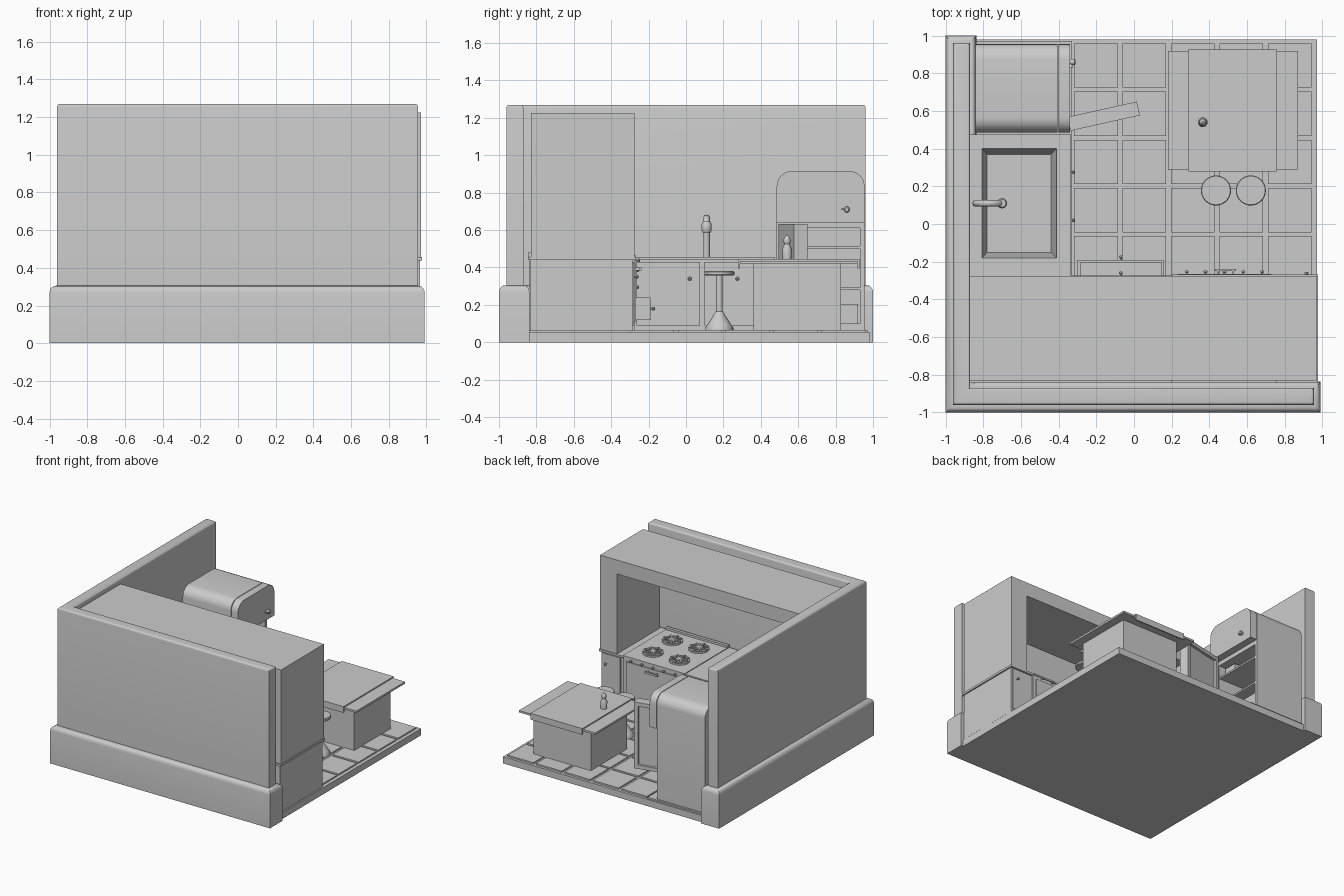
import bpy, bmesh, math
from mathutils import Matrix

if "Cube" in bpy.data.objects:
    bpy.data.objects.remove(bpy.data.objects["Cube"])

mat = bpy.data.materials.new("plain grey")
mat.diffuse_color = (0.6, 0.6, 0.6, 1)
mat.use_nodes = True
mat.node_tree.nodes["Principled BSDF"].inputs["Base Color"].default_value = mat.diffuse_color


def finish(bm, name, smooth=False):
    bmesh.ops.recalc_face_normals(bm, faces=bm.faces)
    me = bpy.data.meshes.new(name)
    bm.to_mesh(me)
    bm.free()
    ob = bpy.data.objects.new(name, me)
    bpy.context.collection.objects.link(ob)
    me.materials.append(mat)
    if smooth:
        bpy.context.view_layer.objects.active = ob
        ob.select_set(True)
        bpy.ops.object.shade_smooth_by_angle(angle=math.radians(35))
        ob.select_set(False)
    return ob


def box(name, x0, x1, y0, y1, z0, z1):
    bm = bmesh.new()
    bmesh.ops.create_cube(bm, size=1)
    for v in bm.verts:
        v.co = ((x0 + x1) / 2 + v.co.x * (x1 - x0), (y0 + y1) / 2 + v.co.y * (y1 - y0),
                (z0 + z1) / 2 + v.co.z * (z1 - z0))
    return finish(bm, name)


def prism(name, pts, vec, bevel_top=0):
    bm = bmesh.new()
    f = bm.faces.new([bm.verts.new(p) for p in pts])
    r = bmesh.ops.extrude_face_region(bm, geom=[f])
    bmesh.ops.translate(bm, vec=vec, verts=[g for g in r["geom"] if isinstance(g, bmesh.types.BMVert)])
    if bevel_top:
        top = max(v.co.z for v in bm.verts) - 1e-4
        es = [e for e in bm.edges if all(v.co.z > top for v in e.verts)]
        bmesh.ops.bevel(bm, geom=es, offset=bevel_top, segments=4, profile=0.5, affect='EDGES')
    return finish(bm, name, True)


def lathe(name, prof, loc, n=24, axis='Z'):
    # revolve (radius, height) points, optionally tipped onto x or y
    bm = bmesh.new()
    rings = [[bm.verts.new((r * math.cos(2 * math.pi * i / n), r * math.sin(2 * math.pi * i / n), z))
              for i in range(n)] for r, z in prof]
    for a, b in zip(rings, rings[1:]):
        for i in range(n):
            bm.faces.new((a[i], a[(i + 1) % n], b[(i + 1) % n], b[i]))
    bm.faces.new(rings[0])
    bm.faces.new(rings[-1])
    rot = {'Z': Matrix(), 'X': Matrix.Rotation(math.pi / 2, 4, 'Y'),
           'Y': Matrix.Rotation(-math.pi / 2, 4, 'X')}[axis]
    bm.transform(Matrix.Translation(loc) @ rot)
    return finish(bm, name, True)


def cut(ob, cutter):
    m = ob.modifiers.new("cut", 'BOOLEAN')
    m.operation, m.object, m.solver = 'DIFFERENCE', cutter, 'EXACT'
    bpy.context.view_layer.objects.active = ob
    bpy.ops.object.modifier_apply(modifier=m.name)


def knob(name, loc, axis):
    lathe(name, [(.005, 0), (.005, .01), (.01, .013), (.01, .02), (.005, .024)], loc, 12, axis)


# floor slab and raised tiles
box("floor_slab", -.97, .97, -.97, .98, 0, .055)
for i in range(6):
    for j in range(5):
        x0, y0 = -.575 + .257 * i, -.30 + .256 * j
        box("floor_tile", x0, x0 + .232, y0, y0 + .235, .05, .067)
box("floor_edge_strip", -.97, -.33, -.95, .97, .05, .067)


# L-shaped walls
def ell(o, x1, y1, t, z):
    return [(o, o, z), (x1, o, z), (x1, o + t, z), (o + t, o + t, z), (o + t, y1, z), (o, y1, z)]


prism("wall_base", ell(-1, .99, 1, .163, 0), (0, 0, .305), .035)
prism("upper_wall", ell(-.96, .955, .96, .09, .25), (0, 0, 1.02), .016)

# tall surround above the front counter
box("surround_header", -.88, .97, -.83, -.275, 1.11, 1.225)
box("surround_right_pillar", .816, .97, -.83, -.275, .45, 1.225)
box("surround_left_pillar", -.88, -.73, -.83, -.275, .45, 1.225)

# front counter
box("front_cabinet", -.88, .965, -.835, -.285, .06, .44)
box("front_worktop_left", -.88, .2, -.845, -.272, .44, .457)
box("front_worktop_right", .76, .977, -.845, -.268, .44, .457)
box("end_door", .79, .95, -.29, -.278, .09, .43)
knob("end_door_knob", (.915, -.278, .35), 'Y')

# stove with burners, control knobs and oven door
box("stove_body", .2, .76, -.84, -.275, .06, .45)
box("stove_top", .2, .76, -.84, -.268, .45, .463)
box("stove_back_rail", .2, .76, -.845, -.82, .46, .48)
box("oven_door", .23, .73, -.28, -.266, .11, .42)
box("oven_handle", .43, .54, -.25, -.238, .385, .4)
for x in (.44, .52):
    box("oven_handle_post", x, x + .01, -.27, -.24, .385, .4)
for i in range(5):
    knob("stove_knob", (.28 + .1 * i, -.27, .437), 'Y')
for x in (.36, .6):
    for y in (-.68, -.43):
        lathe("burner_ring", [(.062, .46), (.062, .475), (.078, .475), (.078, .46)], (x, y, 0))
        lathe("burner_cap", [(.03, .46), (.03, .478), (.015, .482)], (x, y, 0), 16)
        for a in range(4):
            g = box("burner_grate", -.075, .075, -.006, .006, .475, .484)
            g.matrix_world = Matrix.Translation((x, y, 0)) @ Matrix.Rotation(a * math.pi / 4, 4, 'Z')

# drawer stack, middle drawer pulled out
for z0, z1, y1 in ((.08, .11, -.278), (.12, .24, -.19), (.255, .335, -.276), (.345, .425, -.276)):
    d = box("drawer", -.3, .16, -.5 if y1 > -.2 else -.3, y1, z0, z1)
    if y1 > -.2:
        cut_box = box("drawer_hollow", -.285, .145, -.283, -.203, .135, .3)
        cut(d, cut_box)
        bpy.data.objects.remove(cut_box)
    if z0 > .1:
        knob("drawer_knob", (-.07, y1, (z0 + z1) / 2), 'Y')

# sink counter with tapered basin cut out
side = box("sink_cabinet", -.88, -.348, -.285, .475, .06, .441)
top = box("sink_worktop", -.88, -.333, -.272, .475, .44, .457)
bm = bmesh.new()
lo = [bm.verts.new(p) for p in ((-.78, -.15, .3), (-.44, -.15, .3), (-.44, .37, .3), (-.78, .37, .3))]
hi = [bm.verts.new(p) for p in ((-.808, -.182, .47), (-.408, -.182, .47), (-.408, .402, .47), (-.808, .402, .47))]
bm.faces.new(lo)
bm.faces.new(hi)
for i in range(4):
    bm.faces.new((lo[i], lo[(i + 1) % 4], hi[(i + 1) % 4], hi[i]))
basin = finish(bm, "basin_cutter")
cut(side, basin)
cut(top, basin)
bpy.data.objects.remove(basin)
for y0, y1 in ((-.265, .075), (.1, .46)):
    box("sink_cabinet_door", -.35, -.337, y0, y1, .09, .428)
for y in (.02, .275):
    knob("sink_door_knob", (-.338, y, .34), 'X')

# curved tap
c = bpy.data.curves.new("tap_path", 'CURVE')
c.dimensions, c.bevel_depth, c.bevel_resolution, c.use_fill_caps = '3D', .018, 3, True
s = c.splines.new('POLY')
path = [(-.84, .45)] + [(-.77 - .07 * math.cos(math.pi * i / 12), .59 + .075 * math.sin(math.pi * i / 12))
                        for i in range(13)]
s.points.add(len(path) - 1)
for p, (x, z) in zip(s.points, path):
    p.co = (x, .11, z, 1)
tap = bpy.data.objects.new("tap", c)
bpy.context.collection.objects.link(tap)
c.materials.append(mat)
lathe("tap_nozzle", [(.02, .585), (.027, .6), (.027, .63), (.02, .645)], (-.7, .11, 0))


# fridge: rounded-top profile, open lower compartment
def arch(x, y0, y1, z0, z1, r):
    pts = [(x, y0, z0), (x, y1, z0)]
    for cy, a0 in ((y1 - r, 0), (y0 + r, 90)):
        for i in range(7):
            a = math.radians(a0 + 15 * i)
            pts.append((x, cy + r * math.cos(a), z1 - r + r * math.sin(a)))
    return pts


fridge = prism("fridge_body", arch(-.84, .485, .955, .06, .915, .08), (.435, 0, 0))
hollow = box("fridge_cutter", -.8, -.3, .51, .93, .1, .61)
cut(fridge, hollow)
bpy.data.objects.remove(hollow)
prism("fridge_upper_door", arch(-.4, .485, .955, .64, .915, .08), (.06, 0, 0))
box("fridge_handle", -.34, -.325, .83, .87, .708, .716)
lathe("fridge_handle_knob", [(.01, 0), (.016, .01), (.016, .025), (.01, .03)], (-.34, .86, .71), 16, 'X')
for z in (.5, .28):
    box("fridge_shelf", -.8, -.41, .51, .93, z, z + .014)
box("fridge_drawer", -.8, -.42, .52, .92, .1, .205)
box("fridge_box", -.7, -.45, .53, .64, .514, .59)
door = box("fridge_open_door", 0, .375, 0, .075, .09, .632)
tray = box("door_tray_cutter", .03, .345, .055, .09, .12, .6)
cut(door, tray)
bpy.data.objects.remove(tray)
door.matrix_world = Matrix.Translation((-.335, .495, 0)) @ Matrix.Rotation(math.radians(12.5), 4, 'Z')

# table with overlapping runner whose ends hang down
box("table_body", .28, .8, .36, .83, .06, .425)
box("table_top", .18, .87, .288, .917, .42, .436)
box("table_runner", .29, .76, .278, .927, .436, .446)
for y in (.278, .917):
    box("runner_end", .29, .76, y, y + .01, .395, .446)
lathe("shaker", [(.024, .446), (.026, .5), (.014, .525), (.02, .54), (.016, .56), (.006, .57)], (.365, .54, 0), 16)

# stools
for x in (.435, .62):
    lathe("stool_base", [(.075, .06), (.075, .078), (.06, .1), (.022, .16), (.018, .165), (.018, .365)],
          (x, .178, 0), 16)
    lathe("stool_seat", [(.076, .357), (.08, .362), (.08, .376), (.076, .381)], (x, .178, 0), 32)
